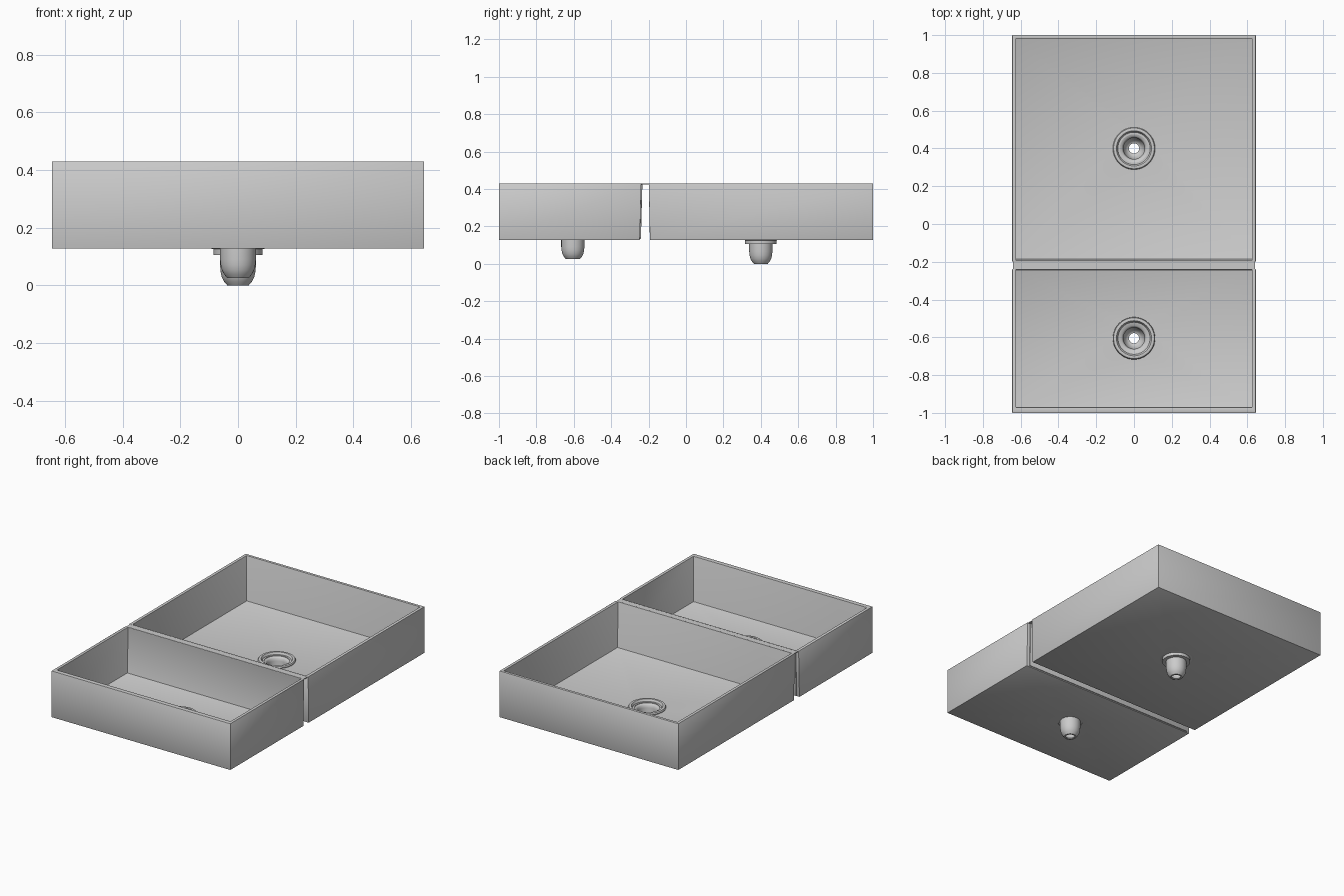
import bpy, bmesh, math

if "Cube" in bpy.data.objects:
    bpy.data.objects.remove(bpy.data.objects["Cube"])

TOP, FLOOR, BASE = 0.43, 0.134, 0.128
X_OUT, X_IN = 0.645, 0.625


def new_object(name, bm):
    bmesh.ops.recalc_face_normals(bm, faces=bm.faces)
    mesh = bpy.data.meshes.new(name)
    bm.to_mesh(mesh)
    bm.free()
    obj = bpy.data.objects.new(name, mesh)
    bpy.context.collection.objects.link(obj)
    return obj


def smooth(obj, angle):
    bpy.ops.object.select_all(action='DESELECT')
    obj.select_set(True)
    bpy.context.view_layer.objects.active = obj
    bpy.ops.object.shade_smooth_by_angle(angle=math.radians(angle))


def box(name, x, y0, y1, z0, z1):
    bm = bmesh.new()
    bmesh.ops.create_cube(bm, size=1)
    for v in bm.verts:
        v.co = (v.co.x * 2 * x, y1 if v.co.y > 0 else y0, z1 if v.co.z > 0 else z0)
    return new_object(name, bm)


def lathe(name, profile, y, dz, segments=48):
    """Spin a closed (radius, z) profile around a vertical axis."""
    bm = bmesh.new()
    rings = []
    for r, z in profile:
        rings.append([bm.verts.new((r * math.cos(a), y + r * math.sin(a), z + dz))
                      for a in (2 * math.pi * i / segments for i in range(segments))])
    for a, b in zip(rings, rings[1:] + rings[:1]):
        for i in range(segments):
            j = (i + 1) % segments
            bm.faces.new((a[i], a[j], b[j], b[i]))
    return new_object(name, bm)


def basin(name, sections, drain_y):
    """Skin four rectangles: outer base, outer rim, inner rim, inner floor."""
    bm = bmesh.new()
    rings = [[bm.verts.new(p) for p in ((-x, y0, z), (x, y0, z), (x, y1, z), (-x, y1, z))]
             for x, y0, y1, z in sections]
    for a, b in zip(rings, rings[1:]):
        for i in range(4):
            j = (i + 1) % 4
            bm.faces.new((a[i], a[j], b[j], b[i]))
    bm.faces.new(rings[0])
    bm.faces.new(rings[-1])
    # softened rim, corners and floor edges
    bmesh.ops.recalc_face_normals(bm, faces=bm.faces)
    bmesh.ops.bevel(bm, geom=bm.edges[:], offset=0.002, segments=2,
                    profile=0.5, affect='EDGES', clamp_overlap=True)
    obj = new_object(name, bm)

    # drain opening cut through the floor
    bm = bmesh.new()
    bmesh.ops.create_cone(bm, cap_ends=True, segments=48, radius1=0.075, radius2=0.075, depth=0.1)
    bmesh.ops.translate(bm, verts=bm.verts, vec=(0, drain_y, FLOOR))
    cutter = new_object(name + "_cutter", bm)
    cutter.hide_render = True
    cutter.hide_set(True)
    mod = obj.modifiers.new("drain_hole", 'BOOLEAN')
    mod.operation, mod.object, mod.solver = 'DIFFERENCE', cutter, 'EXACT'
    smooth(obj, 35)
    # bake the hole and drop the cutter
    bpy.ops.object.select_all(action='DESELECT')
    obj.select_set(True)
    bpy.context.view_layer.objects.active = obj
    bpy.ops.object.modifier_apply(modifier=mod.name)
    bpy.data.objects.remove(cutter)
    return obj


# large rear basin and small front basin; the facing walls lean apart downward
basin("large_basin", [(X_OUT, -0.193, 1.0, BASE), (X_OUT, -0.199, 1.0, TOP),
                      (X_IN, -0.193, 0.982, TOP), (X_IN, -0.187, 0.982, FLOOR)], 0.4)
basin("small_basin", [(X_OUT, -1.0, -0.247, BASE), (X_OUT, -1.0, -0.239, TOP),
                      (X_IN, -0.970, -0.233, TOP), (X_IN, -0.970, -0.241, FLOOR)], -0.605)

# thin strip joining the two rims
box("rim_bridge", 0.64, -0.240, -0.198, TOP - 0.006, TOP - 0.001)

# basket drains: rim, stepped seat, rounded cup with an open bottom
drain_profile = [
    (0.085, 0.106), (0.085, 0.126), (0.110, 0.130), (0.112, 0.138), (0.108, 0.146),
    (0.101, 0.149), (0.093, 0.147), (0.088, 0.140), (0.085, 0.132), (0.066, 0.128),
    (0.060, 0.122), (0.056, 0.106), (0.056, 0.052), (0.052, 0.036), (0.044, 0.020),
    (0.034, 0.008), (0.027, 0.006), (0.027, 0.000), (0.037, 0.000), (0.048, 0.013),
    (0.056, 0.028), (0.060, 0.046), (0.062, 0.066), (0.062, 0.106)]
for label, y, dz in (("large_drain", 0.4, 0.0), ("small_drain", -0.605, 0.025)):
    smooth(lathe(label, drain_profile, y, dz), 40)
